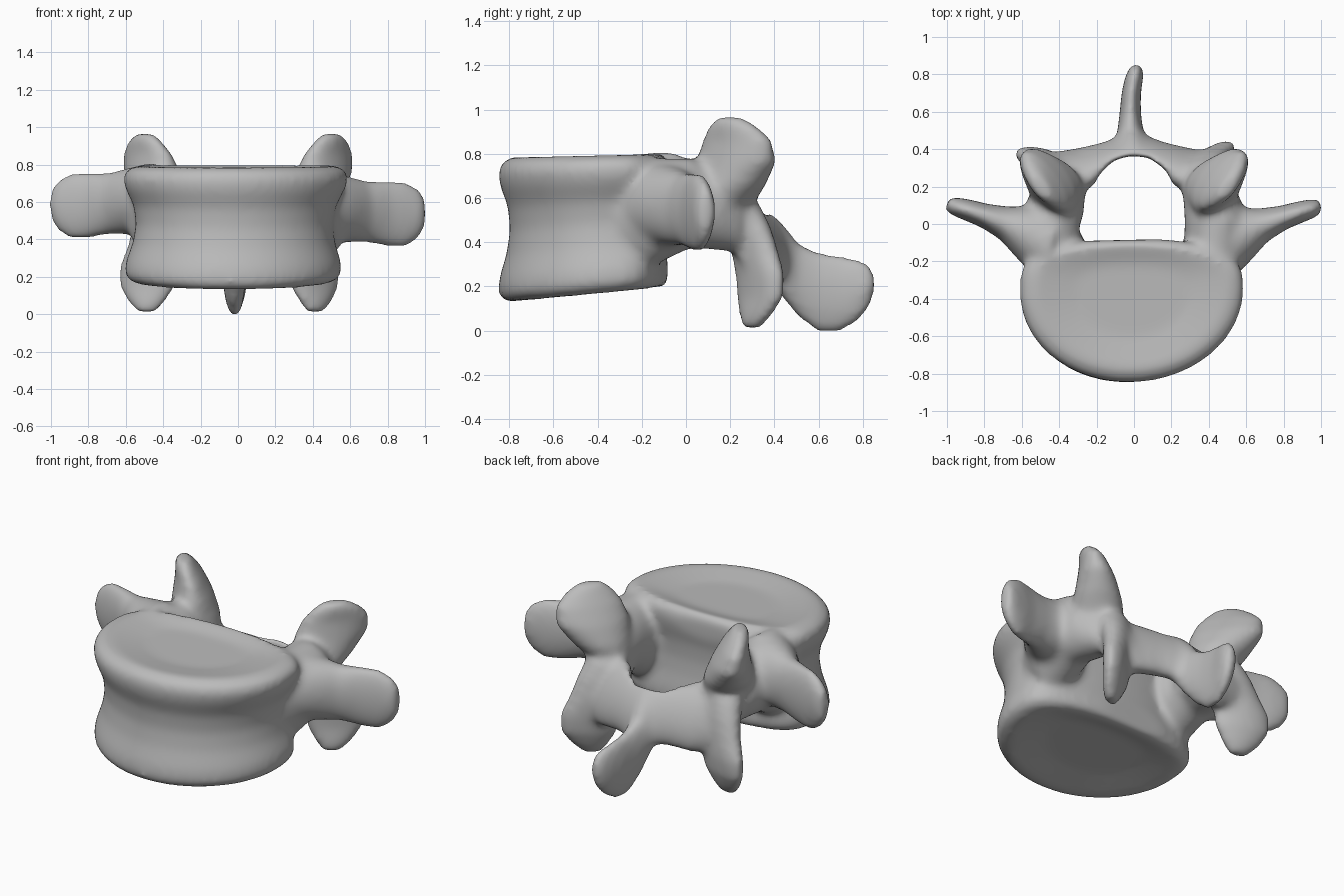
import bpy, bmesh, math
from mathutils import Vector

cube = bpy.data.objects.get("Cube")
if cube:
    bpy.data.objects.remove(cube, do_unlink=True)

bone = bpy.data.materials.new("bone_grey")
bone.use_nodes = True
COLOUR = (0.5, 0.5, 0.5, 1)
bone.diffuse_color = COLOUR
bone.node_tree.nodes["Principled BSDF"].inputs["Base Color"].default_value = COLOUR


def loft(name, rings):
    """Closed mesh skinned over a list of equal point rings."""
    bm = bmesh.new()
    loops = [[bm.verts.new(p) for p in ring] for ring in rings]
    n = len(loops[0])
    for a, b in zip(loops, loops[1:]):
        for i in range(n):
            j = (i + 1) % n
            bm.faces.new((a[i], a[j], b[j], b[i]))
    bm.faces.new(loops[0][::-1])
    bm.faces.new(loops[-1])
    bmesh.ops.recalc_face_normals(bm, faces=bm.faces)
    mesh = bpy.data.meshes.new(name)
    bm.to_mesh(mesh)
    bm.free()
    mesh.materials.append(bone)
    ob = bpy.data.objects.new(name, mesh)
    bpy.context.collection.objects.link(ob)
    return ob


def limb(name, wide, thin, stations, side=1, shift=(0, 0, 0)):
    """Flattened limb; each station is x, y, z, half width, half thickness."""
    wide, thin = Vector(wide).normalized(), Vector(thin).normalized()
    rings = []
    for x, y, z, w, t in stations:
        ring = []
        for i in range(20):
            a = math.tau * i / 20
            p = Vector((x, y, z)) + wide * w * math.cos(a) + thin * t * math.sin(a)
            p.x *= side
            ring.append(p + Vector(shift))
        rings.append(ring)
    return loft(name, rings)


def body_ring(t, scale, dip=0):
    """D-shaped ring at height fraction t between the two tilted end plates."""
    ring = []
    for i in range(64):
        a = math.tau * i / 64
        c, s = math.cos(a), math.sin(a)
        if s < 0:
            x, y = 0.605 * c + 0.015 * s, 0.495 * s
        else:
            x = 0.605 * math.copysign(abs(c) ** 0.92, c)
            y = 0.28 * s ** 0.6
        x *= scale * (0.955 + 0.045 * t)
        x, y = x - 0.028 + 0.018 * t, y * scale - 0.355
        low = 0.145 + 0.095 * (y + 0.8)
        high = 0.805 + 0.022 * (y + 0.8)
        ring.append((x, y, low + (high - low) * t + dip))
    return ring


# Vertebral body: rounded rims, narrow waist, slightly dished end plates
parts = [loft("vertebral_body", [
    body_ring(0, 0.5, 0.03), body_ring(0, 0.88), body_ring(0.025, 0.96),
    body_ring(0.08, 1.0), body_ring(0.18, 0.985), body_ring(0.34, 0.92),
    body_ring(0.5, 0.89), body_ring(0.66, 0.91), body_ring(0.8, 0.98),
    body_ring(0.89, 1.0), body_ring(0.96, 0.965), body_ring(1, 0.86),
    body_ring(1, 0.5, -0.03)])]

for side, label in ((1, "left"), (-1, "right")):
    right = side < 0
    # Pedicle joining body and arch
    parts.append(limb(label + "_pedicle", (0, 0, 1), (1, 0, 0), [
        (0.38, -0.36, 0.54, 0.22, 0.12), (0.43, -0.17, 0.55, 0.25, 0.165),
        (0.44, 0.02, 0.595, 0.205, 0.17), (0.41, 0.16, 0.56, 0.18, 0.15),
        (0.39, 0.25, 0.50, 0.13, 0.11)], side))
    # Transverse process: paddle reaching sideways
    parts.append(limb(label + "_transverse_process", (0, 0, 1), (-0.3, 1, 0), [
        (0.44, -0.13, 0.58, 0.21, 0.20), (0.57, -0.06, 0.58, 0.18, 0.155),
        (0.69, -0.005, 0.565, 0.165, 0.092), (0.80, 0.035, 0.555, 0.18, 0.065),
        (0.89, 0.065, 0.55, 0.18, 0.058), (0.96, 0.085, 0.555, 0.14, 0.05),
        (1.0, 0.10, 0.56, 0.08, 0.035)], side, (0, 0.01 * right, 0.045 * right)))
    # Superior articular process: upright blade on a thick buttress
    parts.append(limb(label + "_superior_process", (0.6, 0.8, 0), (0.8, -0.6, 0), [
        (0.37, 0.15, 0.44, 0.10, 0.12), (0.39, 0.155, 0.56, 0.12, 0.14),
        (0.425, 0.20, 0.67, 0.17, 0.14), (0.46, 0.23, 0.78, 0.21, 0.11),
        (0.485, 0.23, 0.88, 0.19, 0.075), (0.50, 0.21, 0.945, 0.13, 0.055),
        (0.50, 0.195, 0.985, 0.065, 0.035)], side))
    # Inferior articular process: hanging leaf
    wide, thin = (((0.95, 0.3, 0), (0.3, -0.95, 0)) if right
                  else ((0.8, 0.6, 0), (0.6, -0.8, 0)))
    parts.append(limb(label + "_inferior_process", wide, thin, [
        (0.38, 0.24, 0.58, 0.10, 0.09), (0.38, 0.28, 0.48, 0.13, 0.085),
        (0.39, 0.31, 0.37, 0.15, 0.075), (0.42, 0.335, 0.26, 0.165, 0.067),
        (0.425, 0.335, 0.16, 0.16, 0.06), (0.43, 0.315, 0.08, 0.11, 0.05),
        (0.43, 0.295, 0.02, 0.055, 0.035)], side,
        (-0.06 if right else -0.015, 0, 0.01)))
    # Lamina: half of the rear arch
    parts.append(limb(label + "_lamina", (0, -0.45, 1), (0, 1, 0.45), [
        (0.44, 0.28, 0.44, 0.17, 0.085), (0.30, 0.29, 0.42, 0.20, 0.09),
        (0.16, 0.33, 0.42, 0.18, 0.088), (-0.02, 0.405, 0.40, 0.17, 0.08)], side))

# Spinous process: thin rear fin
parts.append(limb("spinous_process", (0, 0, 1), (1, 0, 0), [
    (0, 0.38, 0.40, 0.15, 0.13), (-0.01, 0.44, 0.33, 0.17, 0.095),
    (-0.02, 0.51, 0.245, 0.17, 0.068), (-0.02, 0.60, 0.19, 0.185, 0.057),
    (-0.015, 0.70, 0.185, 0.175, 0.052), (0, 0.78, 0.20, 0.145, 0.05),
    (0.01, 0.83, 0.22, 0.10, 0.04), (0.01, 0.855, 0.23, 0.04, 0.02)]))

# Opening through the arch
hole = [(-0.30, -0.04), (-0.25, -0.09), (0.19, -0.08), (0.27, -0.02), (0.27, 0.07),
        (0.23, 0.17), (0.17, 0.29), (0.08, 0.355), (-0.02, 0.365), (-0.11, 0.34),
        (-0.19, 0.26), (-0.25, 0.12)]
cutter = loft("canal_cutter", [[(x, y, z) for x, y in hole] for z in (-0.2, 1.2)])
cutter.hide_render = True

# Fuse the parts, open the canal and soften the joins
bpy.ops.object.select_all(action='DESELECT')
for ob in parts:
    ob.select_set(True)
bpy.context.view_layer.objects.active = parts[0]
bpy.ops.object.join()
vertebra = bpy.context.view_layer.objects.active
vertebra.name = "vertebra"


def fuse(size):
    mod = vertebra.modifiers.new("Fuse", 'REMESH')
    mod.mode = 'VOXEL'
    mod.voxel_size = size
    mod.use_smooth_shade = True


fuse(0.016)
cut = vertebra.modifiers.new("Canal", 'BOOLEAN')
cut.operation = 'DIFFERENCE'
cut.object = cutter
fuse(0.016)
soft = vertebra.modifiers.new("Soften", 'SMOOTH')
soft.factor = 0.5
soft.iterations = 18
for mod in list(vertebra.modifiers):
    bpy.ops.object.modifier_apply(modifier=mod.name)
bpy.data.objects.remove(cutter, do_unlink=True)
bpy.ops.object.shade_smooth()

# Rest on the ground
lowest = min(v.co.z for v in vertebra.data.vertices)
for v in vertebra.data.vertices:
    v.co.z -= lowest
